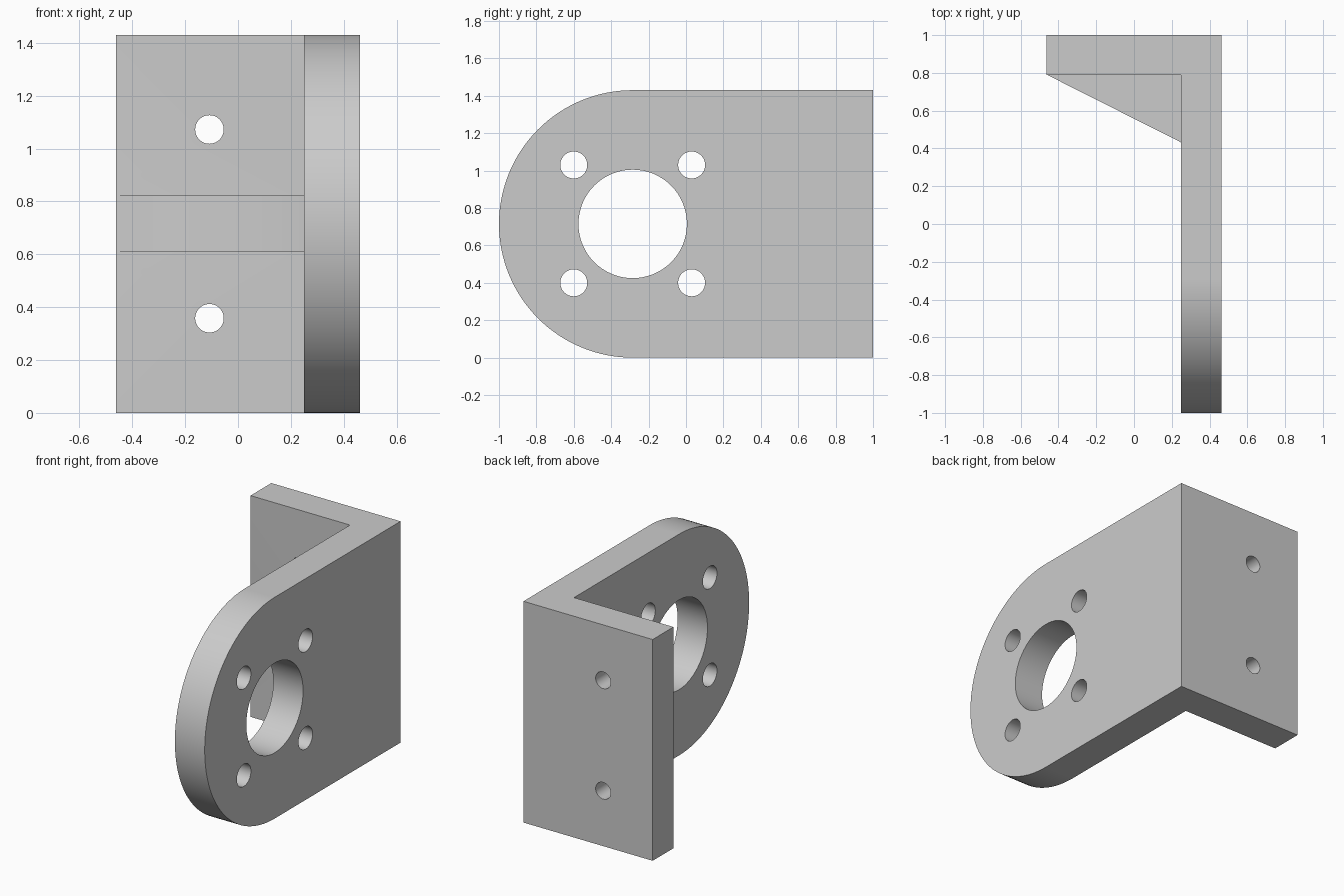
import bpy, bmesh, math
from mathutils import Vector

cube = bpy.data.objects.get("Cube")
if cube:
    bpy.data.objects.remove(cube, do_unlink=True)

# Main dimensions
HALF_X, INNER_X = 0.462, 0.249      # outer half width, inner face of the side plate
FLANGE_Y, BACK_Y = 0.788, 1.0       # front and back faces of the flange
HEIGHT = 1.43
MID = HEIGHT / 2                    # mid height, also the radius of the rounded end
ARC_Y = MID - 1

steel = bpy.data.materials.new("grey_steel")
steel.use_nodes = True
GREY = (0.6, 0.6, 0.6, 1)
steel.diffuse_color = GREY
steel.node_tree.nodes["Principled BSDF"].inputs["Base Color"].default_value = GREY


def prism(name, points, offset):
    """Extrude a closed outline of 3D points along an offset."""
    bm = bmesh.new()
    face = bm.faces.new([bm.verts.new(p) for p in points])
    grown = bmesh.ops.extrude_face_region(bm, geom=[face])["geom"]
    bmesh.ops.translate(bm, vec=Vector(offset),
                        verts=[g for g in grown if isinstance(g, bmesh.types.BMVert)])
    bmesh.ops.recalc_face_normals(bm, faces=bm.faces)
    mesh = bpy.data.meshes.new(name)
    bm.to_mesh(mesh)
    bm.free()
    mesh.materials.append(steel)
    obj = bpy.data.objects.new(name, mesh)
    bpy.context.collection.objects.link(obj)
    return obj


def arc(radius, start, sweep, count):
    return [(radius * math.cos(start + sweep * i / count),
             radius * math.sin(start + sweep * i / count)) for i in range(count)]


def combine(target, other, operation):
    """Apply a boolean and discard the helper."""
    other.hide_render = True
    mod = target.modifiers.new("combine", 'BOOLEAN')
    mod.operation, mod.solver, mod.object = operation, 'EXACT', other
    bpy.context.view_layer.objects.active = target
    bpy.ops.object.modifier_apply(modifier=mod.name)
    bpy.data.objects.remove(other, do_unlink=True)


# Side plate with a semicircular front end
outline = [(INNER_X, ARC_Y + a, MID + b)
           for a, b in arc(MID, math.pi / 2, math.pi, 64)]
outline += [(INNER_X, ARC_Y, 0), (INNER_X, BACK_Y, 0), (INNER_X, BACK_Y, HEIGHT)]
bracket = prism("angle_bracket", outline, (HALF_X - INNER_X, 0, 0))

# Back mounting flange
flange = prism("flange", [(-HALF_X, FLANGE_Y, 0), (INNER_X, FLANGE_Y, 0),
                          (INNER_X, BACK_Y, 0), (-HALF_X, BACK_Y, 0)], (0, 0, HEIGHT))
combine(bracket, flange, 'UNION')

# Triangular stiffening rib in the corner
RIB_LOW, RIB_HIGH = 0.608, 0.823
rib = prism("rib", [(-HALF_X + 0.005, FLANGE_Y, RIB_LOW), (INNER_X, FLANGE_Y, RIB_LOW),
                    (INNER_X, 0.432, RIB_LOW)], (0, 0, RIB_HIGH - RIB_LOW))
combine(bracket, rib, 'UNION')

# Centre bore and four screw holes through the side plate
bores = [(0, 0, 0.29)]
bores += [(sy * 0.315, sz * 0.315, 0.072) for sy in (-1, 1) for sz in (-1, 1)]
for dy, dz, radius in bores:
    ring = [(INNER_X - 0.05, ARC_Y + dy, MID + dz)]
    ring = [(INNER_X - 0.05, ARC_Y + dy + a, MID + dz + b)
            for a, b in arc(radius, 0, math.tau, 64)]
    combine(bracket, prism("bore_cutter", ring, (0.4, 0, 0)), 'DIFFERENCE')

# Two mounting holes through the flange
for side in (-1, 1):
    ring = [(-0.108 + a, FLANGE_Y - 0.03, MID + side * 0.357 + b)
            for a, b in arc(0.054, 0, math.tau, 48)]
    combine(bracket, prism("mount_cutter", ring, (0, 0.3, 0)), 'DIFFERENCE')

# Merge coplanar faces, then smooth the curved walls only
bm = bmesh.new()
bm.from_mesh(bracket.data)
bmesh.ops.remove_doubles(bm, verts=bm.verts, dist=0.0001)
bmesh.ops.dissolve_limit(bm, angle_limit=0.002, verts=bm.verts, edges=bm.edges)
bm.to_mesh(bracket.data)
bm.free()
bpy.ops.object.select_all(action='DESELECT')
bracket.select_set(True)
bpy.context.view_layer.objects.active = bracket
bpy.ops.object.shade_smooth_by_angle(angle=math.radians(30))
weighted = bracket.modifiers.new("weighted_normals", 'WEIGHTED_NORMAL')
weighted.keep_sharp = True
